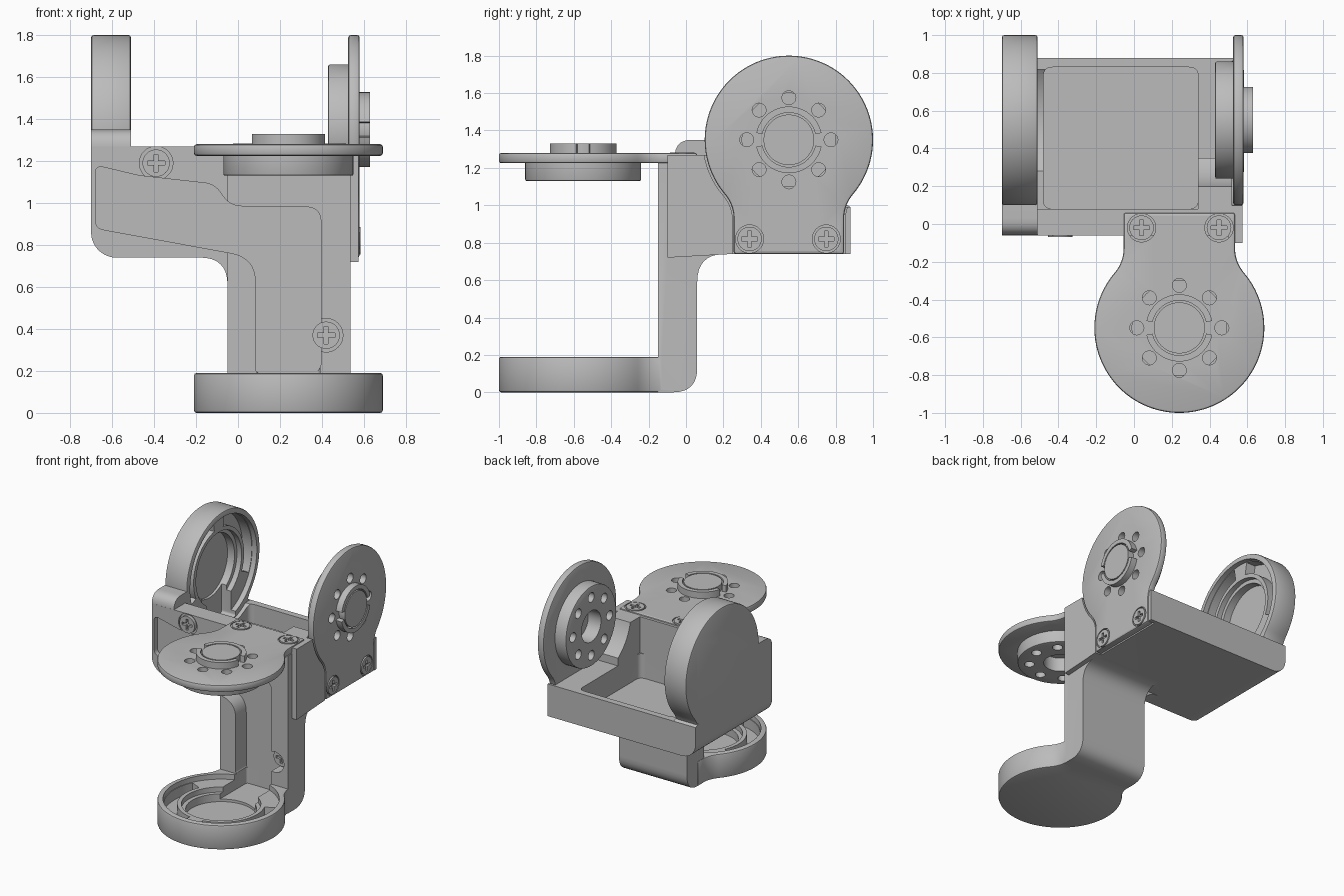
import bpy, bmesh, math
from mathutils import Matrix, Vector

if "Cube" in bpy.data.objects:
    bpy.data.objects.remove(bpy.data.objects["Cube"], do_unlink=True)

grey = bpy.data.materials.new("matte grey")
grey.use_nodes = True
grey.diffuse_color = (0.5, 0.5, 0.5, 1)
grey.node_tree.nodes["Principled BSDF"].inputs["Base Color"].default_value = (0.5, 0.5, 0.5, 1)

# Frames: 2D profile plus extrusion direction
Z = Matrix.Identity(4)
X = Matrix(((0, 0, 1, 0), (1, 0, 0, 0), (0, 1, 0, 0), (0, 0, 0, 1)))
Y = Matrix(((1, 0, 0, 0), (0, 0, 1, 0), (0, 1, 0, 0), (0, 0, 0, 1)))
# Motor frames: origin on the motor axis, second axis points at the neck
LOWER = Matrix.Translation((0.24, -0.55, 0))
UPPER = Matrix(((0, 0, 1, -0.70), (-1, 0, 0, 0.55), (0, -1, 0, 1.35), (0, 0, 0, 1)))


def prism(name, pts, lo, hi, frame=Z):
    bm = bmesh.new()
    rings = [[bm.verts.new(frame @ Vector((p[0], p[1], h))) for p in pts] for h in (lo, hi)]
    n = len(pts)
    bm.faces.new(rings[0])
    bm.faces.new(rings[1])
    for i in range(n):
        j = (i + 1) % n
        bm.faces.new((rings[0][i], rings[0][j], rings[1][j], rings[1][i]))
    bmesh.ops.recalc_face_normals(bm, faces=bm.faces)
    me = bpy.data.meshes.new(name)
    bm.to_mesh(me)
    bm.free()
    ob = bpy.data.objects.new(name, me)
    bpy.context.collection.objects.link(ob)
    return ob


def rect(a, b, c, d, r=0):
    return rounded([(a, b, r), (c, b, r), (c, d, r), (a, d, r)])


def circle(r, u=0, v=0, n=64):
    return [(u + r * math.cos(2 * math.pi * i / n), v + r * math.sin(2 * math.pi * i / n)) for i in range(n)]


def arc(r, a, b, n=24, u=0, v=0):
    return [(u + r * math.cos(a + (b - a) * i / n), v + r * math.sin(a + (b - a) * i / n)) for i in range(n + 1)]


def ring_part(r0, r1, a, b):
    a, b = math.radians(a), math.radians(b)
    return arc(r0, a, b) + arc(r1, b, a)


def rounded(corners):
    out = []
    for i, (x, y, r) in enumerate(corners):
        p = Vector((x, y))
        if not r:
            out.append((x, y))
            continue
        q = Vector(corners[i - 1][:2])
        s = Vector(corners[(i + 1) % len(corners)][:2])
        a, b = p + (q - p).normalized() * r, p + (s - p).normalized() * r
        for k in range(9):
            t = k / 8
            out.append(tuple(a * (1 - t) ** 2 + p * 2 * t * (1 - t) + b * t * t))
    return out


def keyhole(r, a, end, f=0.2):
    # Disc outline flowing into a straight neck
    vc = math.sqrt((r + f) ** 2 - (a + f) ** 2)
    phi = math.atan2(vc, a + f)
    half = [(a, end)] if end > vc + 0.001 else []
    half += arc(f, math.pi, math.pi + phi, 10, a + f, vc)
    half += arc(r, phi, -math.pi / 2, 40)[1:]
    return half + [(-x, y) for x, y in reversed(half[:-1])]


def apply_mod(ob, kind, **settings):
    mod = ob.modifiers.new(kind, kind)
    for key, value in settings.items():
        setattr(mod, key, value)
    dg = bpy.context.evaluated_depsgraph_get()
    me = bpy.data.meshes.new_from_object(ob.evaluated_get(dg))
    ob.modifiers.clear()
    ob.data = me


def combine(ob, tools, op):
    for tool in tools:
        apply_mod(ob, "BOOLEAN", operation=op, object=tool, solver="EXACT")
        bpy.data.objects.remove(tool, do_unlink=True)


def soften(ob, width=0.012):
    apply_mod(ob, "BEVEL", width=width, segments=2, limit_method="ANGLE", angle_limit=math.radians(50))
    return ob


def finish(ob):
    ob.data.materials.clear()
    ob.data.materials.append(grey)
    bpy.ops.object.select_all(action="DESELECT")
    ob.select_set(True)
    bpy.context.view_layer.objects.active = ob
    bpy.ops.object.shade_smooth_by_angle(angle=math.radians(32))


# Bracket: tray, walls, vertical arm, both motor cups
frame = prism("bracket", rect(-0.70, -0.06, 0.52, 0.88), 0.74, 0.99)
combine(frame, [
    prism("front_wall", rect(-0.70, -0.06, 0.53, 0.08), 0.80, 1.27),
    prism("right_wall", rect(0.34, -0.06, 0.52, 0.35), 0.80, 1.27),
    prism("left_plate", rounded([(-0.06, 0.74, 0), (0.88, 0.74, 0), (0.88, 0.99, 0), (0.3, 1.35, 0),
                                 (-0.06, 1.35, 0.09)]), -0.70, -0.51, X),
], "UNION")
# Tray hollow, motor clearances and rounded lower edge
combine(frame, [
    prism("pocket", rect(-0.48, 0.08, 0.34, 0.83, 0.05), 0.80, 2),
    prism("right_clearance", circle(0.36), 0.9, 1.4, UPPER),
    prism("left_clearance", circle(0.45), 0.19, 0.5, UPPER),
    prism("edge_round", [(-0.8, 0.6), (-0.58, 0.6)] + arc(0.12, -math.pi / 2, -math.pi, 10, -0.58, 0.86)
          + [(-0.8, 0.86)], -0.3, 1.2, Y),
], "DIFFERENCE")
combine(frame, [
    prism("arm", rounded([(-0.15, 0, 0), (0.06, 0, 0.13), (0.06, 0.74, 0.15), (0.22, 0.74, 0),
                          (0.22, 0.79, 0), (0.06, 0.79, 0), (0.06, 1.225, 0), (-0.15, 1.225, 0)]),
          -0.05, 0.535, X),
    prism("arm_web", rounded([(-0.20, 0.74, 0), (-0.05, 0.74, 0.13), (-0.05, 0.58, 0), (0, 0.58, 0),
                              (0, 0.80, 0), (-0.20, 0.80, 0)]), -0.06, 0.06, Y),
    prism("side_ear", rounded([(-0.10, 0.72, 0), (0.25, 0.74, 0), (0.25, 1.10, 0), (0.12, 1.27, 0),
                               (-0.10, 1.27, 0)]), 0.50, 0.575, X),
    prism("rear_ear", rect(0.82, 0.74, 0.88, 0.99), 0.50, 0.575, X),
    soften(prism("lower_cup", keyhole(0.45, 0.295, 0.48), 0, 0.19, LOWER)),
    soften(prism("upper_cup", keyhole(0.45, 0.295, 0.48), 0, 0.19, UPPER)),
], "UNION")
combine(frame, [prism("disc_seat", keyhole(0.46, 0.3, 0.7), 1.22, 1.4, UPPER)], "DIFFERENCE")

# Cup interiors
for place, reach in ((LOWER, 0.53), (UPPER, 0.42)):
    combine(frame, [
        prism("rim_step", circle(0.41), 0.15, 0.3, place),
        prism("centre_well", circle(0.25), 0.05, 0.3, place),
        prism("well_step", circle(0.28), 0.11, 0.3, place),
        prism("trough_a", ring_part(0.31, 0.405, -205, -100), 0.07, 0.3, place),
        prism("trough_b", ring_part(0.31, 0.405, -80, 25), 0.07, 0.3, place),
        prism("cable_channel", rect(-0.15, 0.15, 0.15, reach, 0.02), 0.07, 0.22, place),
    ], "DIFFERENCE")

# Cable recess along the front of the wall and arm
recess = rounded([
    (-0.68, 1.18, 0.04), (-0.47, 1.13, 0.02), (-0.11, 1.09, 0.05), (-0.04, 0.985, 0.06),
    (0.395, 0.98, 0.07), (0.395, 0.19, 0.05), (0.085, 0.19, 0.02), (0.085, 0.74, 0.12), (-0.68, 0.88, 0.04)])
combine(frame, [prism("cable_recess", recess, -0.3, -0.02, Y)]
        + [prism("screw_pocket", circle(0.08, x, z, 32), -0.3, -0.045, Y) for x, z in ((-0.39, 1.19), (0.42, 0.37))],
        "DIFFERENCE")
finish(frame)


def screw(name, u, v, top, bottom, place):
    head = prism(name, circle(0.065, u, v, 32), bottom, top, place)
    deep = top - math.copysign(0.02, top - bottom)
    out = top + math.copysign(0.05, top - bottom)
    combine(head, [prism("slot", rect(u - a, v - b, u + a, v + b), deep, out, place)
                   for a, b in ((0.042, 0.01), (0.01, 0.042))], "DIFFERENCE")
    finish(head)


screw("wall_screw", -0.39, 1.19, -0.07, -0.03, Y)
screw("arm_screw", 0.42, 0.37, -0.07, -0.03, Y)

# Motor mounting discs with boss, holes and screws
for side, place in (("lower", LOWER), ("upper", UPPER)):
    disc = soften(prism(side + "_motor_disc", keyhole(0.45, 0.295, 0.61), 1.225, 1.28, place))
    combine(disc, [soften(prism("hub", circle(0.31), 1.13, 1.25, place), 0.008)], "UNION")
    cuts = [prism("bolt_hole", circle(0.037, 0.225 * math.cos(k * math.pi / 4), 0.225 * math.sin(k * math.pi / 4), 20),
                  1.0, 1.4, place) for k in range(8)]
    cuts.append(prism("shaft_hole", circle(0.12), 1.0, 1.25, place))
    cuts += [prism("screw_seat", circle(0.075, u, 0.53, 32), 1.262, 1.4, place) for u in (-0.2, 0.21)]
    combine(disc, cuts, "DIFFERENCE")
    finish(disc)
    finish(prism(side + "_boss", circle(0.135), 1.24, 1.33, place))
    for k, start in enumerate((12, 192)):
        finish(prism(side + "_collar_" + str(k), ring_part(0.145, 0.178, start, start + 156), 1.27, 1.33, place))
    for k, u in enumerate((-0.2, 0.21)):
        screw(side + "_disc_screw_" + str(k), u, 0.53, 1.283, 1.24, place)
